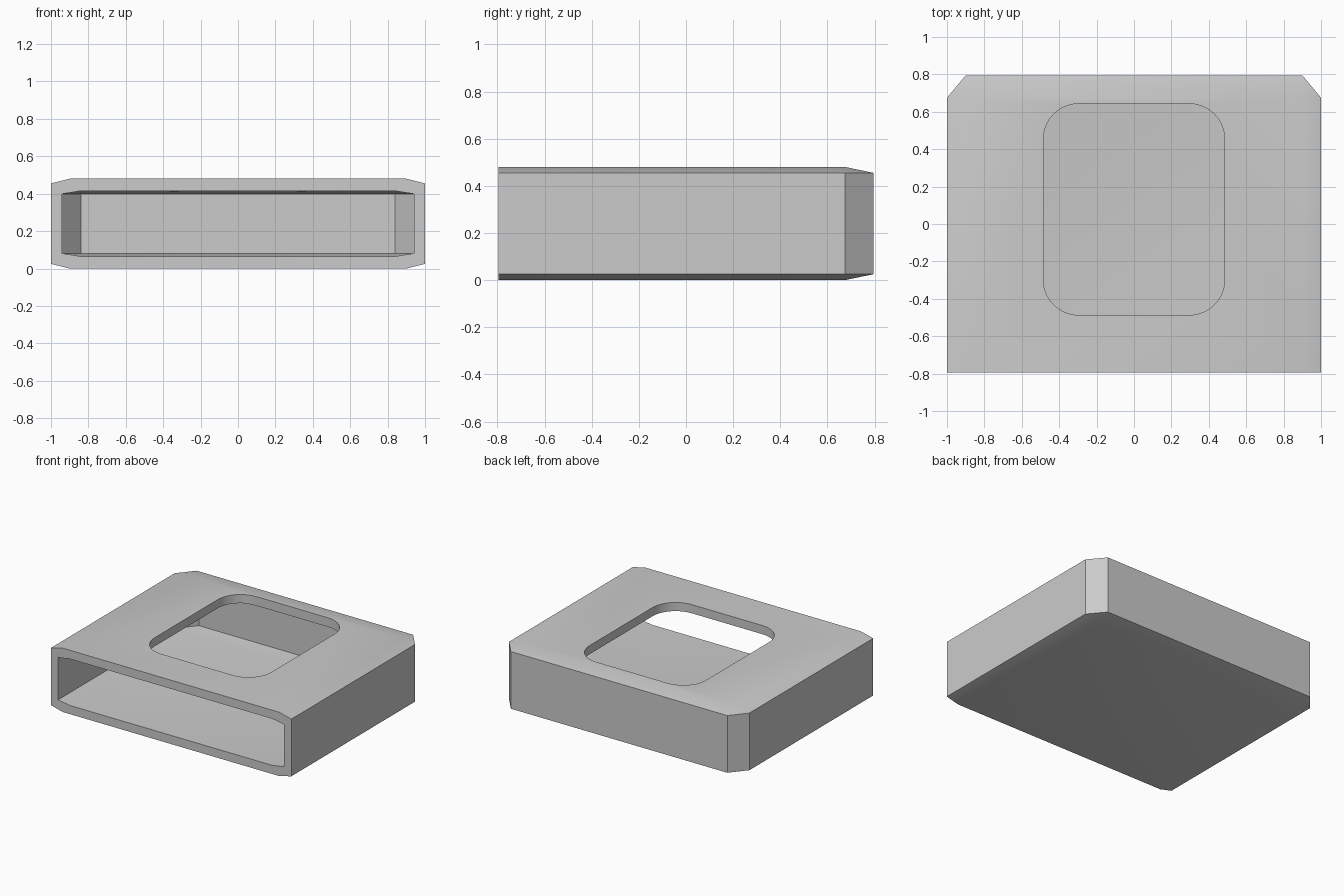
import bpy, bmesh, math

cube = bpy.data.objects.get("Cube")
if cube:
    bpy.data.objects.remove(cube, do_unlink=True)

grey = bpy.data.materials.new("plain grey")
grey.use_nodes = True
colour = (0.6, 0.6, 0.6, 1)
grey.diffuse_color = colour
grey.node_tree.nodes["Principled BSDF"].inputs["Base Color"].default_value = colour


def add_object(name, bm):
    bmesh.ops.recalc_face_normals(bm, faces=bm.faces)
    mesh = bpy.data.meshes.new(name)
    bm.to_mesh(mesh)
    bm.free()
    mesh.materials.append(grey)
    obj = bpy.data.objects.new(name, mesh)
    bpy.context.collection.objects.link(obj)
    return obj


def chamfered_block(name, half_width, front, back, bottom, top, lip):
    """Block with cut rear corners and shallow bevels, square at the front."""
    inner_x, inner_y = half_width - 0.1, back - 0.12
    bm = bmesh.new()
    for s in (-1, 1):
        for flat, edge in ((bottom, bottom + lip), (top, top - lip)):
            for y in (front, inner_y):
                bm.verts.new((s * inner_x, y, flat))
                bm.verts.new((s * half_width, y, edge))
            bm.verts.new((s * inner_x, back, edge))
    bmesh.ops.convex_hull(bm, input=bm.verts)
    bmesh.ops.dissolve_limit(bm, angle_limit=math.radians(1),
                             verts=bm.verts, edges=bm.edges)
    return add_object(name, bm)


def rounded_prism(name, half_x, y0, y1, z0, z1, radius, steps=10):
    bm = bmesh.new()
    corners = ((1, y1 - radius), (-1, y1 - radius), (-1, y0 + radius), (1, y0 + radius))
    outline = []
    for i, (s, cy) in enumerate(corners):
        for k in range(steps + 1):
            a = math.pi / 2 * (i + k / steps)
            outline.append(bm.verts.new((s * (half_x - radius) + radius * math.cos(a),
                                         cy + radius * math.sin(a), z0)))
    face = bm.faces.new(outline)
    result = bmesh.ops.extrude_face_region(bm, geom=[face])
    for v in result["geom"]:
        if isinstance(v, bmesh.types.BMVert):
            v.co.z = z1
    return add_object(name, bm)


# Outer sleeve, open cavity and rounded window in the top
sleeve = chamfered_block("sleeve_shell", 1.0, -0.795, 0.795, 0.0, 0.48, 0.025)
cavity = chamfered_block("cavity_cutter", 0.94, -1.0, 0.735, 0.065, 0.415, 0.016)
window = rounded_prism("window_cutter", 0.485, -0.487, 0.643, 0.25, 0.6, 0.19)

bpy.context.view_layer.objects.active = sleeve
for cutter in (cavity, window):
    cutter.hide_render = True
    mod = sleeve.modifiers.new("cut", "BOOLEAN")
    mod.operation = "DIFFERENCE"
    mod.solver = "EXACT"
    mod.object = cutter
    bpy.ops.object.modifier_apply(modifier=mod.name)
    bpy.data.objects.remove(cutter, do_unlink=True)

# Soft shallow bevels, crisp corners
bpy.ops.object.select_all(action="DESELECT")
sleeve.select_set(True)
bpy.ops.object.shade_smooth_by_angle(angle=math.radians(30))
